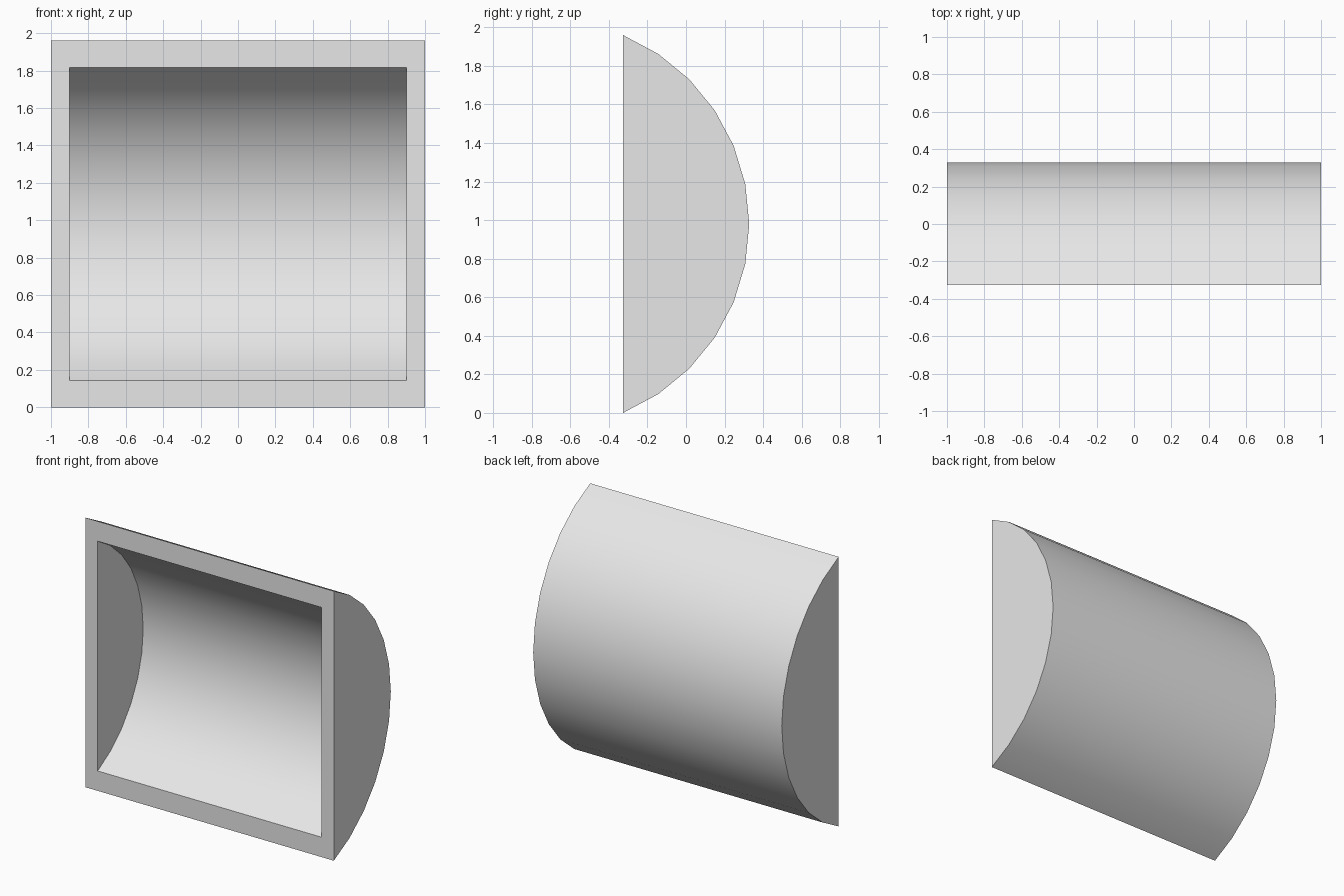
import bpy
import bmesh
import math

cube = bpy.data.objects.get("Cube")
if cube:
    bpy.data.objects.remove(cube, do_unlink=True)

SEGMENTS = 12
MID_Z = 0.98
FRONT_Y = -0.327
AXIS_Y = -0.733

grey = bpy.data.materials.new("light_grey")
grey.use_nodes = True
grey.diffuse_color = (0.8, 0.8, 0.8, 1)
grey.node_tree.nodes["Principled BSDF"].inputs["Base Color"].default_value = (0.8, 0.8, 0.8, 1)


def arc_section(bm, x, radius):
    """Arc from the bottom front edge to the top front edge, bulging to the back."""
    half = math.acos((FRONT_Y - AXIS_Y) / radius)
    angles = [half * (2 * i / SEGMENTS - 1) for i in range(SEGMENTS + 1)]
    return [bm.verts.new((x, AXIS_Y + radius * math.cos(a), MID_Z + radius * math.sin(a)))
            for a in angles]


def arc_trough(bm, half_width, radius):
    """Curved wall with two flat ends, open at the front."""
    a = arc_section(bm, -half_width, radius)
    b = arc_section(bm, half_width, radius)
    for i in range(SEGMENTS):
        bm.faces.new((a[i], b[i], b[i + 1], a[i + 1]))
    bm.faces.new(a)
    bm.faces.new(b)
    return a[0], b[0], b[-1], a[-1]


# Outer shell and inner cavity, joined by a flat front rim
bm = bmesh.new()
outer = arc_trough(bm, 1.0, 1.061)
inner = arc_trough(bm, 0.9, 0.929)
for i in range(4):
    j = (i + 1) % 4
    bm.faces.new((outer[i], outer[j], inner[j], inner[i]))
bmesh.ops.recalc_face_normals(bm, faces=bm.faces)

mesh = bpy.data.meshes.new("curved_shell")
bm.to_mesh(mesh)
bm.free()
mesh.materials.append(grey)
shell = bpy.data.objects.new("curved_shell", mesh)
bpy.context.collection.objects.link(shell)

# Smooth curved walls with crisp rim and ends
bpy.ops.object.select_all(action="DESELECT")
shell.select_set(True)
bpy.context.view_layer.objects.active = shell
bpy.ops.object.shade_smooth_by_angle(angle=math.radians(20))
